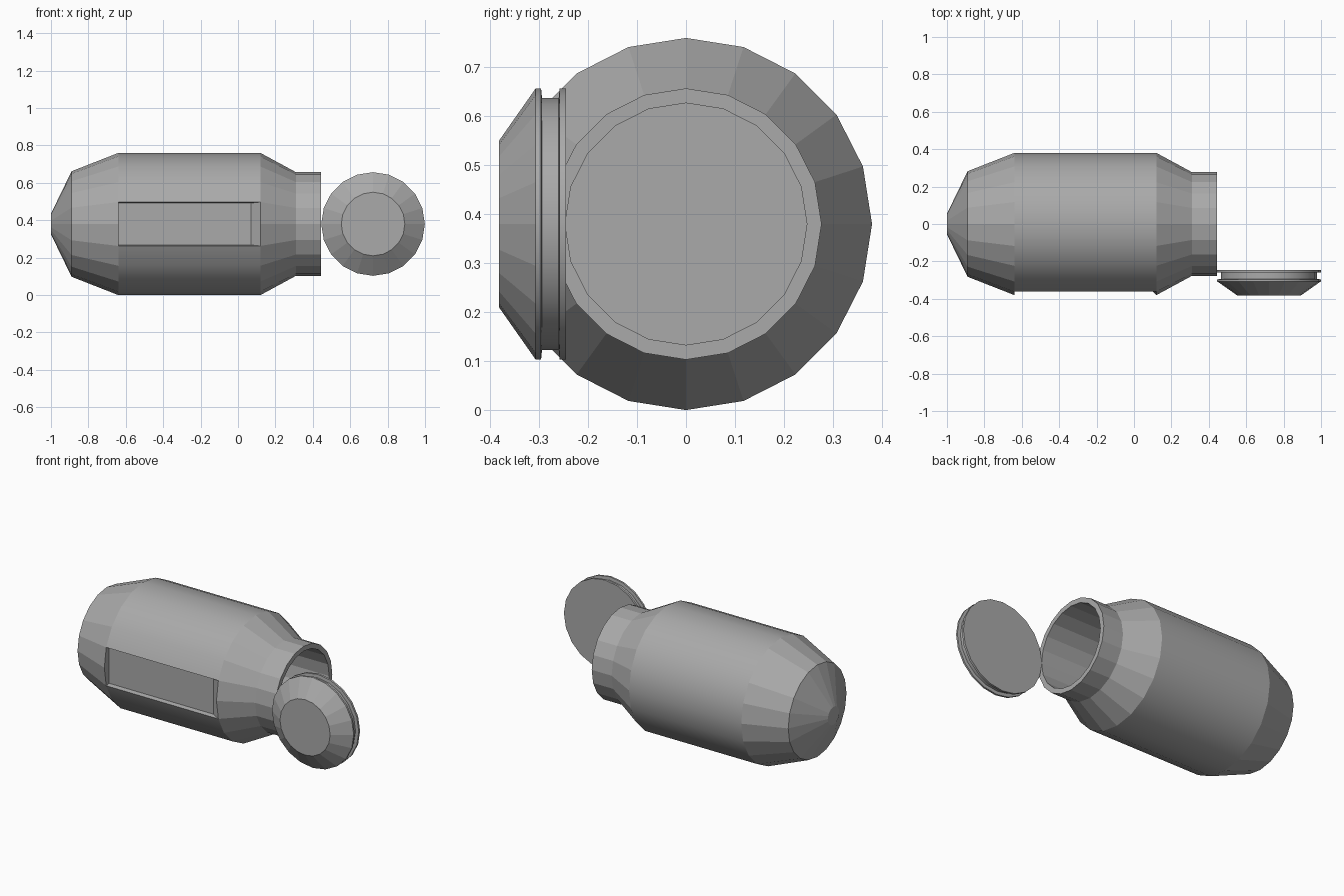
import bpy, bmesh, math
from mathutils import Vector

if "Cube" in bpy.data.objects:
    bpy.data.objects.remove(bpy.data.objects["Cube"])

SIDES = 20
AXIS_Z = 0.38

grey = bpy.data.materials.new("plain grey")
grey.use_nodes = True
grey.diffuse_color = (0.4, 0.4, 0.4, 1)
grey.node_tree.nodes["Principled BSDF"].inputs["Base Color"].default_value = (0.4, 0.4, 0.4, 1)


def revolve(bm, profile, place, smooth_bands):
    """Sweep (distance, radius) pairs into rings, capped at both ends."""
    rings = []
    for d, r in profile:
        angles = [2 * math.pi * i / SIDES for i in range(SIDES)]
        rings.append([bm.verts.new(place(d, r * math.cos(a), r * math.sin(a))) for a in angles])
    for band, (a, b) in enumerate(zip(rings, rings[1:])):
        for i in range(SIDES):
            j = (i + 1) % SIDES
            face = bm.faces.new((a[i], a[j], b[j], b[i]))
            face.smooth = band in smooth_bands
    bm.faces.new(rings[0])
    bm.faces.new(rings[-1])
    return rings


def finish(bm, name):
    bmesh.ops.recalc_face_normals(bm, faces=bm.faces)
    # Keep the edge between smooth bands and flat faces crisp
    for e in bm.edges:
        e.smooth = all(f.smooth for f in e.link_faces) and e.calc_face_angle(0) < 0.6
    mesh = bpy.data.meshes.new(name)
    bm.to_mesh(mesh)
    bm.free()
    mesh.materials.append(grey)
    obj = bpy.data.objects.new(name, mesh)
    bpy.context.collection.objects.link(obj)
    return obj


# Hollow capsule body: nose, barrel, shoulder, neck, then the bore inside
bm = bmesh.new()
profile = [(-1, 0.055), (-0.89, 0.282), (-0.64, 0.38), (0.12, 0.38),
           (0.31, 0.277), (0.445, 0.277), (0.445, 0.247), (-0.64, 0.247)]
rings = revolve(bm, profile, lambda d, u, v: Vector((d, -u, AXIS_Z + v)), {2})

# Recessed panel on the front of the barrel
left = [rings[2][i] for i in (-1, 0, 1)]
right = [rings[3][i] for i in (-1, 0, 1)]
panel = [f for f in bm.faces if left[1] in f.verts and right[1] in f.verts]
bmesh.ops.delete(bm, geom=panel, context='FACES')
FLOOR_Y, HALF = -0.335, 0.112
fl = [bm.verts.new((-0.64, FLOOR_Y, AXIS_Z + s * HALF)) for s in (-1, 1)]
fr = [bm.verts.new((0.07, FLOOR_Y, AXIS_Z + s * HALF)) for s in (-1, 1)]
bm.faces.new((fl[0], fr[0], fr[1], fl[1]))
bm.faces.new((*left, fl[1], fl[0]))
bm.faces.new((*right, fr[1], fr[0]))
bm.faces.new((left[0], right[0], fr[0], fl[0]))
bm.faces.new((left[2], right[2], fr[1], fl[1]))
finish(bm, "capsule_body")

# Detached lid with a grooved rim and a tapered front
bm = bmesh.new()
profile = [(-0.382, 0.17), (-0.307, 0.277), (-0.296, 0.277), (-0.294, 0.257),
           (-0.26, 0.257), (-0.258, 0.277), (-0.245, 0.277)]
revolve(bm, profile, lambda d, u, v: Vector((0.722 + u, d, AXIS_Z + v)), {1, 3, 5})
finish(bm, "lid")
